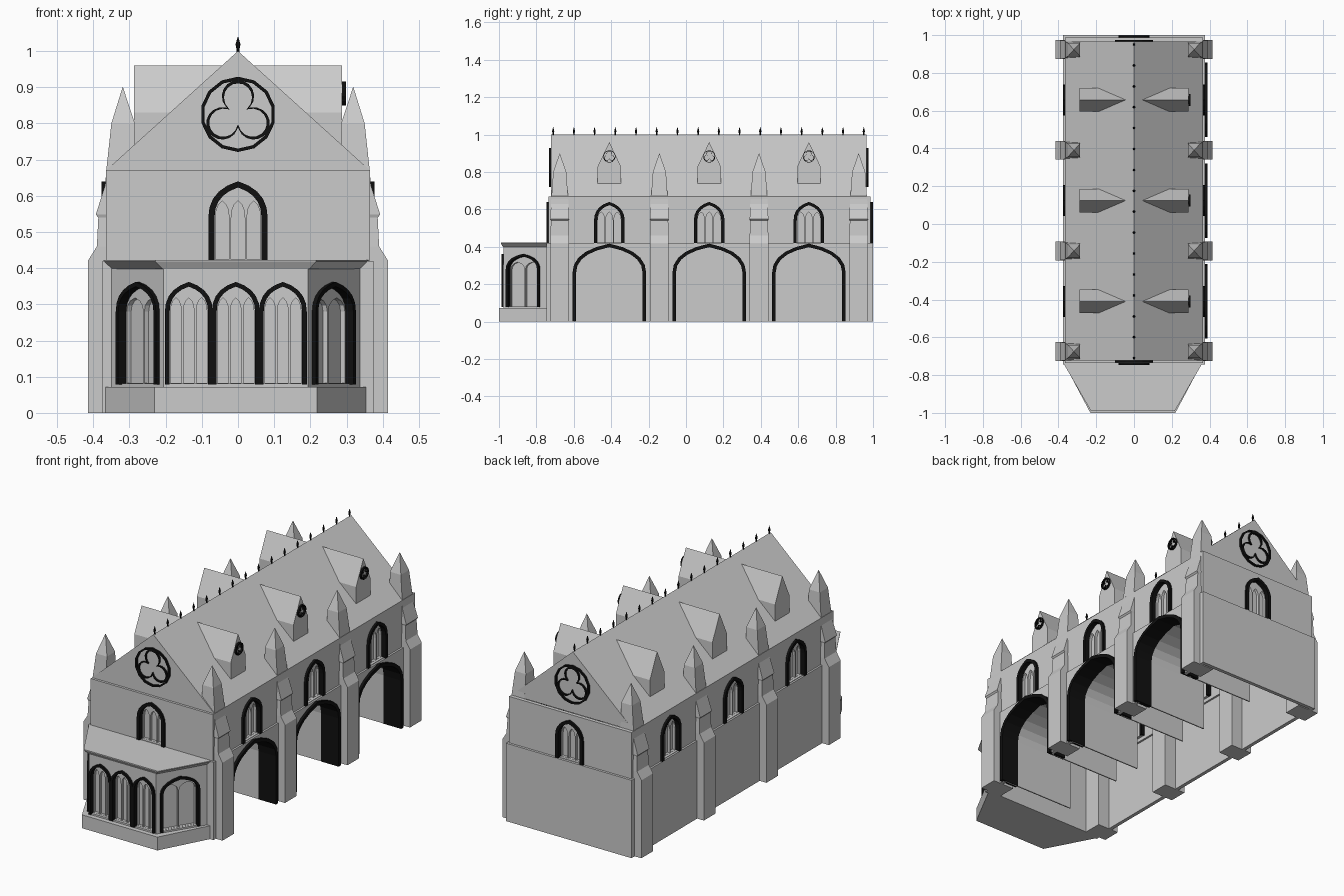
import bpy, bmesh
from math import sin, cos, pi, atan2, sqrt, radians
from mathutils import Matrix, Vector

if "Cube" in bpy.data.objects:
    bpy.data.objects.remove(bpy.data.objects["Cube"])

BLACK = bpy.data.materials.new("black_trim")
BLACK.diffuse_color = (0.005, 0.005, 0.005, 1)
BLACK.use_nodes = True
BLACK.node_tree.nodes["Principled BSDF"].inputs["Base Color"].default_value = BLACK.diffuse_color
BAYS = [-0.41, 0.124, 0.657]


def link(name, mesh, black=False):
    ob = bpy.data.objects.new(name, mesh)
    bpy.context.collection.objects.link(ob)
    if black:
        mesh.materials.append(BLACK)
    return ob


def plane(x, y, deg):
    """Wall frame: local x along the wall, local y up, local z outward."""
    return Matrix.Translation((x, y, 0)) @ Matrix.Rotation(radians(deg), 4, 'Z') @ Matrix.Rotation(pi / 2, 4, 'X')


def plate(name, loops, frame, n0, n1, black=False):
    """Flat outline (later loops are holes) given thickness from n0 to n1."""
    cu = bpy.data.curves.new(name, 'CURVE')
    cu.dimensions, cu.fill_mode, cu.extrude = '2D', 'BOTH', (n1 - n0) / 2
    for pts in loops:
        sp = cu.splines.new('POLY')
        sp.points.add(len(pts) - 1)
        for p, (u, v) in zip(sp.points, pts):
            p.co = (u, v, 0, 1)
        sp.use_cyclic_u, sp.use_smooth = True, False
    tmp = bpy.data.objects.new(name + "_outline", cu)
    bpy.context.collection.objects.link(tmp)
    dg = bpy.context.evaluated_depsgraph_get()
    mesh = bpy.data.meshes.new_from_object(tmp.evaluated_get(dg))
    bpy.data.objects.remove(tmp)
    mesh.materials.clear()
    mesh.transform(frame @ Matrix.Translation((0, 0, (n0 + n1) / 2)))
    mesh.shade_flat()
    return link(name, mesh, black)


def loft(name, rings, black=False):
    """Closed solid through rings of equal point count."""
    bm = bmesh.new()
    vs = [[bm.verts.new(p) for p in r] for r in rings]
    n = len(vs[0])
    for a, b in zip(vs, vs[1:]):
        for i in range(n):
            bm.faces.new((a[i], a[(i + 1) % n], b[(i + 1) % n], b[i]))
    bm.faces.new(vs[0])
    bm.faces.new(vs[-1])
    bmesh.ops.remove_doubles(bm, verts=bm.verts, dist=1e-5)
    bmesh.ops.recalc_face_normals(bm, faces=bm.faces)
    mesh = bpy.data.meshes.new(name)
    bm.to_mesh(mesh)
    bm.free()
    return link(name, mesh, black)


def arch(c, z0, w, s, a, k=0.75, n=5):
    """Pointed arch outline, left foot to right foot."""
    h = a - s
    half = [(w * (1 - t * t), s + 2 * t * (1 - t) * k * h + t * t * h) for t in (i / n for i in range(n + 1))]
    return ([(c - w, z0)] + [(c - x, z) for x, z in half]
            + [(c + x, z) for x, z in half[-2::-1]] + [(c + w, z0)])


def rect(u0, u1, v0, v1):
    return [(u0, v0), (u1, v0), (u1, v1), (u0, v1)]


def window(name, fr, c, z0, w, s, a, lights, t=0.017):
    """Black frame, recessed pane and pointed tracery; returns the wall hole."""
    inner = arch(c, z0, w - t, s, a - t)
    plate(name + "_frame", [arch(c, z0, w, s, a) + inner[::-1]], fr, -0.04, 0.012, True)
    mid = arch(c, z0, w - t / 2, s, a - t / 2)
    plate(name + "_pane", [mid], fr, -0.034, -0.028)
    lw = (w - t) / lights
    holes = [arch(c + (2 * i + 1 - lights) * lw, z0 + 0.004, lw - 0.003, s, s + 0.55 * (a - t - s), n=3)
             for i in range(lights)]
    plate(name + "_tracery", [mid] + holes, fr, -0.028, -0.014)
    return arch(c, z0 + 0.003, w - t / 2, s, a - t / 2)


def rosette(name, fr, c, z, r):
    """Round ring with a three-lobed ring inside."""
    def ring(f, n, t, part):
        ang = [2 * pi * i / n for i in range(n)]
        loops = [[(c + (f(q) - o) * sin(q), z + (f(q) - o) * cos(q)) for q in ang] for o in (0, t)]
        plate(name + part, loops, fr, -0.005, 0.01, True)

    def lobe(q):
        q = (q + pi / 3) % (2 * pi / 3) - pi / 3
        d, e = 0.48 * r, 0.43 * r
        return d * cos(q) + sqrt(max(0, e * e - (d * sin(q)) ** 2))
    ring(lambda q: r, 14, 0.09 * r, "_ring")
    ring(lobe, 36, 0.085 * r, "_trefoil")


# Lower storey: plain front, back and left walls
for name, fr, hw in (("front", plane(0, -0.745, 0), 0.375), ("back", plane(0, 1.0, 180), 0.375),
                     ("left", plane(-0.375, 0.1275, 270), 0.8725)):
    plate(name + "_lower_wall", [rect(-hw, hw, 0, 0.42)], fr, -0.02, 0)

# Right arcade: notched wall, deep black arches and vaulted passages
right = plane(0.375, 0, 90)
outline = [(-0.745, 0)]
for c in BAYS:
    outline += arch(c, 0, 0.188, 0.26, 0.408)
outline += [(1.0, 0), (1.0, 0.42), (-0.745, 0.42)]
plate("right_arcade_wall", [outline], right, -0.02, 0)
for c in BAYS:
    plate("arcade_arch", [arch(c, 0, 0.197, 0.26, 0.417) + arch(c, 0, 0.178, 0.26, 0.398)[::-1]],
          right, -0.09, 0.014, True)
    plate("passage_vault", [arch(c, 0, 0.186, 0.26, 0.406) + arch(c, 0, 0.18, 0.26, 0.4)[::-1]],
          right, -0.445, -0.01)

# Upper storey walls with windows
for name, fr, hw, cs in (("front", plane(0, -0.735, 0), 0.365, [0]),
                         ("back", plane(0, 0.987, 180), 0.365, [0]),
                         ("right", plane(0.365, 0.126, 90), 0.861, [c - 0.126 for c in BAYS]),
                         ("left", plane(-0.365, 0.126, 270), 0.861, [0.126 - c for c in BAYS])):
    holes = [window(name + "_upper_window", fr, c, 0.42, 0.082, 0.54, 0.64, 3) for c in cs]
    plate(name + "_upper_wall", [rect(-hw, hw, 0.4, 0.67)] + holes, fr, -0.02, 0)

# Main roof and gable rosettes
loft("main_roof", [[(-0.365, y, 0.67), (0.365, y, 0.67), (0, y, 1.0)] for y in (-0.722, 0.965)])
rosette("front_rosette", plane(0, -0.722, 0), 0, 0.825, 0.104)
rosette("back_rosette", plane(0, 0.965, 180), 0, 0.825, 0.104)

# Dormers on both slopes, rosettes on the right only
for c in BAYS:
    for s in (1, -1):
        loft("dormer", [[(s * x, c - 0.062, 0.725), (s * x, c + 0.062, 0.725), (s * x, c + 0.062, 0.83),
                         (s * x, c, 0.96), (s * x, c - 0.062, 0.83)] for x in (0.288, 0.03)])
    rosette("dormer_rosette", plane(0.288, 0, 90), c, 0.883, 0.033)

# Ridge spikes
for i in range(16):
    y = -0.71 + i * 0.1107
    loft("ridge_spike", [[(r * cos(k * pi / 3), y + r * sin(k * pi / 3), z) for k in range(6)]
                         for z, r in ((0.99, 0.003), (1.005, 0.004), (1.018, 0.007), (1.04, 0.0005))], True)

# Stepped buttresses with pinnacles: z, inner x, outer x, half width
STEPS = [(0, 0.287, 0.415, 0.05), (0.42, 0.287, 0.415, 0.05), (0.46, 0.287, 0.39, 0.05),
         (0.54, 0.287, 0.386, 0.047), (0.548, 0.287, 0.393, 0.05), (0.63, 0.287, 0.367, 0.047),
         (0.67, 0.287, 0.364, 0.044), (0.8, 0.285, 0.35, 0.035), (0.9, 0.318, 0.319, 0.0005)]
for i in range(4):
    y = -0.675 + i * 0.5327
    for s in (1, -1):
        loft("buttress", [[(s * a, y - h, z), (s * b, y - h, z), (s * b, y + h, z), (s * a, y + h, z)]
                          for z, a, b, h in STEPS])

# Canted front bay: plinth, cornice roof and three windowed walls
BX = -0.006


def bay_ring(z, f, b, y):
    return [(BX - b, -0.74, z), (BX - f, y, z), (BX + f, y, z), (BX + b, -0.74, z)]


loft("bay_plinth", [bay_ring(0, 0.225, 0.363, -1.0), bay_ring(0.072, 0.225, 0.363, -1.0)])
loft("bay_cornice", [bay_ring(0.398, 0.203, 0.345, -0.978), bay_ring(0.418, 0.222, 0.366, -0.99),
                     bay_ring(0.422, 0.222, 0.366, -0.99)])
fx, bx, fy, by = 0.2, 0.343, -0.975, -0.745
half = sqrt((bx - fx) ** 2 + (by - fy) ** 2) / 2
deg = atan2(by - fy, bx - fx) * 180 / pi
mx, my = (fx + bx) / 2, (fy + by) / 2
for name, fr, hw, cs, w, n in (("bay_front", plane(BX, fy, 0), fx, (-0.13, 0, 0.13), 0.066, 3),
                               ("bay_right", plane(BX + mx, my, deg), half, (-0.01,), 0.105, 2),
                               ("bay_left", plane(BX - mx, my, -deg), half, (0.01,), 0.105, 2)):
    holes = [window(name + "_window", fr, c, 0.078, w, 0.28, 0.362, n, 0.013) for c in cs]
    plate(name + "_wall", [rect(-hw, hw, 0.06, 0.4)] + holes, fr, -0.02, 0)
